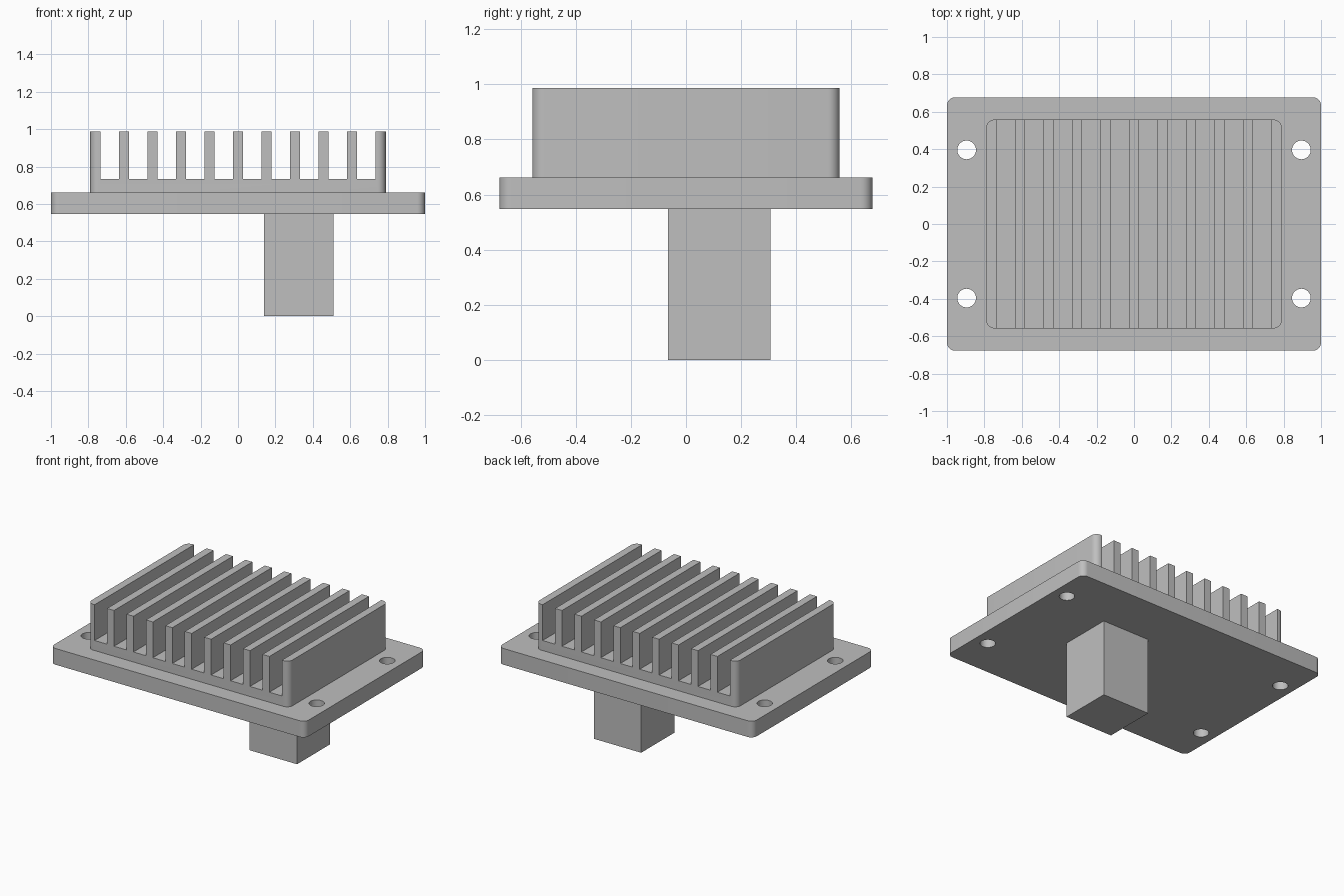
import bpy, bmesh, math
from mathutils import Matrix

if "Cube" in bpy.data.objects:
    bpy.data.objects.remove(bpy.data.objects["Cube"])

metal = bpy.data.materials.new("grey_metal")
metal.diffuse_color = (0.52, 0.52, 0.52, 1)
metal.use_nodes = True
metal.node_tree.nodes["Principled BSDF"].inputs["Base Color"].default_value = metal.diffuse_color


def make_object(name, bm):
    mesh = bpy.data.meshes.new(name)
    bm.to_mesh(mesh)
    bm.free()
    mesh.materials.append(metal)
    obj = bpy.data.objects.new(name, mesh)
    bpy.context.collection.objects.link(obj)
    return obj


def add_box(bm, x, y, z):
    """Box from (min, max) ranges; returns its vertices."""
    size = [b - a for a, b in (x, y, z)]
    mid = [(a + b) / 2 for a, b in (x, y, z)]
    mat = Matrix.Translation(mid) @ Matrix.Diagonal((*size, 1))
    return bmesh.ops.create_cube(bm, size=1, matrix=mat)["verts"]


def rounded_box(name, hx, hy, z, radius):
    """Box with rounded upright corners."""
    bm = bmesh.new()
    add_box(bm, (-hx, hx), (-hy, hy), z)
    upright = [e for e in bm.edges
               if abs(e.verts[0].co.z - e.verts[1].co.z) > 0.01]
    bmesh.ops.bevel(bm, geom=upright, offset=radius, segments=8,
                    profile=0.5, affect='EDGES')
    return make_object(name, bm)


def cut(obj, cutter):
    cutter.hide_render = True
    mod = obj.modifiers.new("cut", 'BOOLEAN')
    mod.operation = 'DIFFERENCE'
    mod.solver = 'EXACT'
    mod.object = cutter
    bpy.ops.object.select_all(action='DESELECT')
    bpy.context.view_layer.objects.active = obj
    obj.select_set(True)
    bpy.ops.object.modifier_apply(modifier=mod.name)
    bpy.data.objects.remove(cutter)
    bpy.ops.object.shade_smooth_by_angle(angle=math.radians(30))


PLATE_Z = (0.547, 0.662)
FIN_TOP, SLOT_Z = 0.987, 0.733
FIN_W, PITCH, FINS = 0.055, 0.1525, 11
HALF = (PITCH * (FINS - 1) + FIN_W) / 2

# Mounting plate with four screw holes
plate = rounded_box("mounting_plate", 1.0, 0.677, PLATE_Z, 0.043)
bm = bmesh.new()
for sx in (-1, 1):
    for sy in (-1, 1):
        bmesh.ops.create_cone(
            bm, cap_ends=True, segments=32, radius1=0.05, radius2=0.05,
            depth=0.4, matrix=Matrix.Translation((sx * 0.895, sy * 0.396, 0.6)))
cut(plate, make_object("hole_cutter", bm))

# Heat sink: rounded block with slots cut between the fins
sink = rounded_box("heat_sink_fins", HALF, 0.558, (PLATE_Z[1], FIN_TOP), 0.043)
bm = bmesh.new()
for i in range(FINS - 1):
    x = -HALF + FIN_W + i * PITCH
    add_box(bm, (x, x + PITCH - FIN_W), (-0.8, 0.8), (SLOT_Z, 1.2))
cut(sink, make_object("slot_cutter", bm))

# Square post under the plate
bm = bmesh.new()
add_box(bm, (0.138, 0.51), (-0.066, 0.306), (0, PLATE_Z[0]))
make_object("contact_post", bm)
